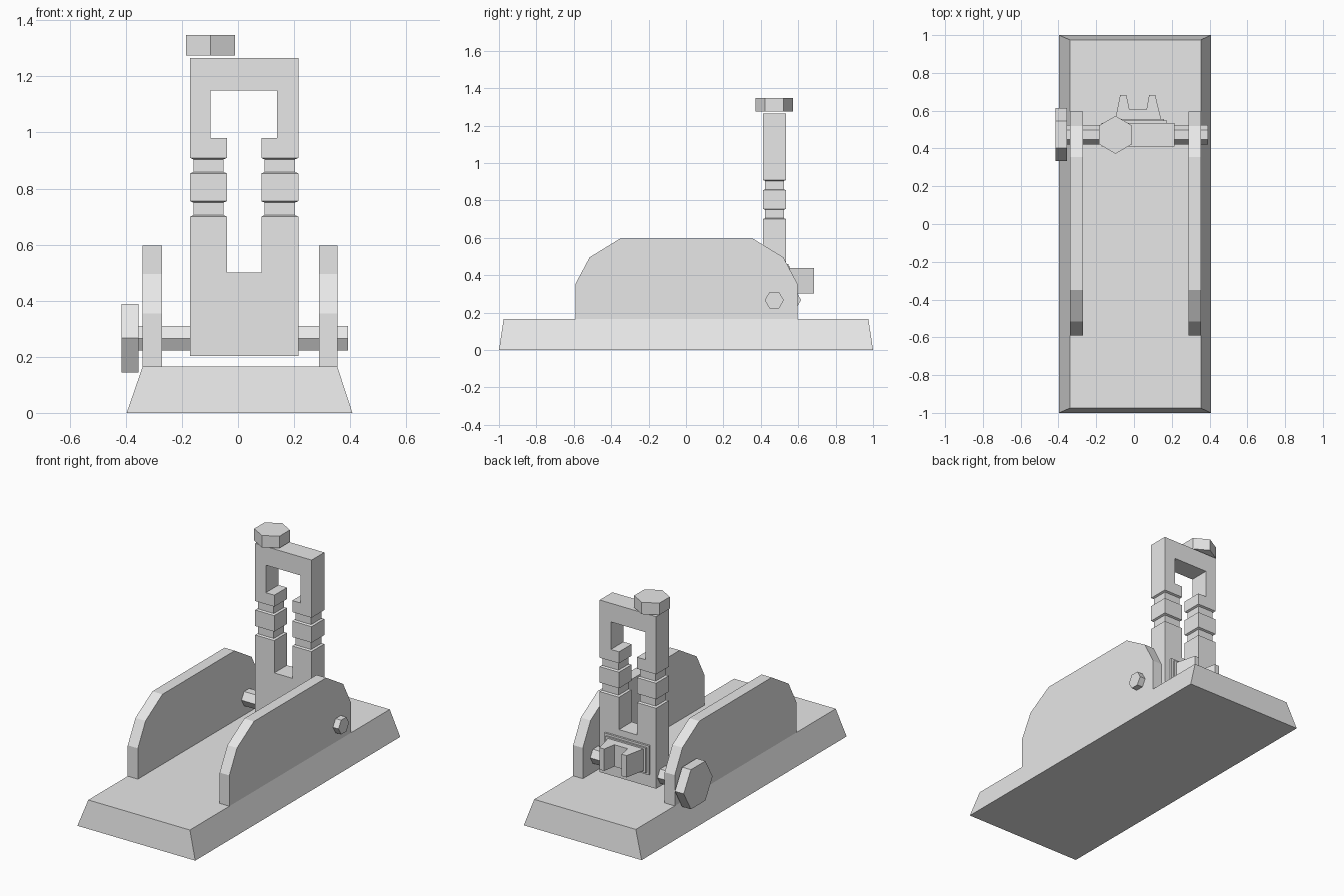
import bpy, bmesh
from math import cos, sin, pi
from mathutils import Vector

cube = bpy.data.objects.get("Cube")
if cube:
    bpy.data.objects.remove(cube, do_unlink=True)

grey = bpy.data.materials.new("plain_grey")
grey.use_nodes = True
grey.diffuse_color = (0.8, 0.8, 0.8, 1)
grey.node_tree.nodes["Principled BSDF"].inputs["Base Color"].default_value = (0.8, 0.8, 0.8, 1)


def finish(name, bm):
    bmesh.ops.remove_doubles(bm, verts=bm.verts, dist=0.0005)
    bmesh.ops.recalc_face_normals(bm, faces=bm.faces)
    mesh = bpy.data.meshes.new(name)
    bm.to_mesh(mesh)
    bm.free()
    mesh.materials.append(grey)
    obj = bpy.data.objects.new(name, mesh)
    bpy.context.collection.objects.link(obj)
    return obj


def loft(bm, rings, caps=True):
    """Skin matching rings of points, closing the two ends if asked."""
    loops = [[bm.verts.new(p) for p in ring] for ring in rings]
    for a, b in zip(loops, loops[1:]):
        for i in range(len(a)):
            j = (i + 1) % len(a)
            bm.faces.new((a[i], a[j], b[j], b[i]))
    if caps:
        bm.faces.new(loops[0])
        bm.faces.new(loops[-1])


def prism(bm, profile, axis, lo, hi):
    """Extrude a 2D profile along an axis; profile keeps the other axes' order."""
    def ring(level):
        pts = []
        for p in profile:
            v = list(p)
            v.insert(axis, level)
            pts.append(Vector(v))
        return pts
    loft(bm, [ring(lo), ring(hi)])


def solid(name, profile, axis, lo, hi):
    bm = bmesh.new()
    prism(bm, profile, axis, lo, hi)
    return finish(name, bm)


def rect(x0, x1, y0, y1, inset=0):
    return [(x0 + inset, y0 + inset), (x1 - inset, y0 + inset),
            (x1 - inset, y1 - inset), (x0 + inset, y1 - inset)]


def hexagon(cx, cy, r, turn=0):
    return [(cx + r * cos(turn + i * pi / 3), cy + r * sin(turn + i * pi / 3)) for i in range(6)]


# Base with sloping sides
bm = bmesh.new()
loft(bm, [[(x, y, 0) for x, y in rect(-0.397, 0.408, -1, 1)],
          [(x, y, 0.165) for x, y in rect(-0.34, 0.354, -0.975, 0.975)]])
finish("base", bm)

# Two upright side plates with clipped corners
plate = [(-0.59, 0.165), (-0.59, 0.355), (-0.515, 0.496), (-0.35, 0.597),
         (0.355, 0.597), (0.52, 0.496), (0.595, 0.355), (0.595, 0.165)]
solid("right_side_plate", plate, 0, -0.34, -0.271)
solid("left_side_plate", plate, 0, 0.288, 0.354)

# Hexagonal axle and its head
solid("axle", hexagon(0.472, 0.266, 0.051), 0, -0.36, 0.392)
solid("axle_head", hexagon(0.474, 0.267, 0.141), 0, -0.415, -0.355)

# Post: lower fork, two grooved legs, upper frame
X0, X1, S0, S1 = -0.171, 0.215, -0.04, 0.083
Y0, Y1 = 0.411, 0.535
LOW, HIGH = 0.7, 0.909
bm = bmesh.new()
prism(bm, [(X0, 0.203), (X1, 0.203), (X1, LOW), (S1, LOW), (S1, 0.5),
           (S0, 0.5), (S0, LOW), (X0, LOW)], 1, Y0, Y1)
prism(bm, [(X0, HIGH), (S0, HIGH), (S0, 0.98), (-0.098, 0.98), (-0.098, 1.15),
           (0.139, 1.15), (0.139, 0.98), (S1, 0.98), (S1, HIGH), (X1, HIGH),
           (X1, 1.265), (X0, 1.265)], 1, Y0, Y1)
inner = [f for f in bm.faces
         if any(all(abs(v.co.z - z) < 0.001 for v in f.verts) for z in (LOW, HIGH))]
bmesh.ops.delete(bm, geom=inner, context='FACES')
for x0, x1 in ((X0, S0), (S1, X1)):
    steps = []
    for z in (LOW, 0.854):
        steps += [(z, 0), (z + 0.005, 0.012), (z + 0.05, 0.012), (z + 0.055, 0)]
    loft(bm, [[(x, y, z) for x, y in rect(x0, x1, Y0, Y1, d)] for z, d in steps], caps=False)
finish("post", bm)

# Hexagonal cap floating just above the post
solid("top_cap", hexagon(-0.098, 0.472, 0.1, pi / 6), 2, 1.275, 1.348)

# Stepped mounting pad and two-pronged bracket behind the post
solid("bracket_pad", rect(-0.13, 0.174, 0.28, 0.46), 1, 0.53, 0.547)
solid("bracket_pad_step", rect(-0.115, 0.159, 0.293, 0.447), 1, 0.54, 0.557)
solid("bracket", [(-0.1, 0.55), (-0.073, 0.684), (-0.04, 0.684), (-0.024, 0.605),
                  (0.066, 0.605), (0.08, 0.684), (0.112, 0.684), (0.145, 0.55)],
      2, 0.303, 0.438)
